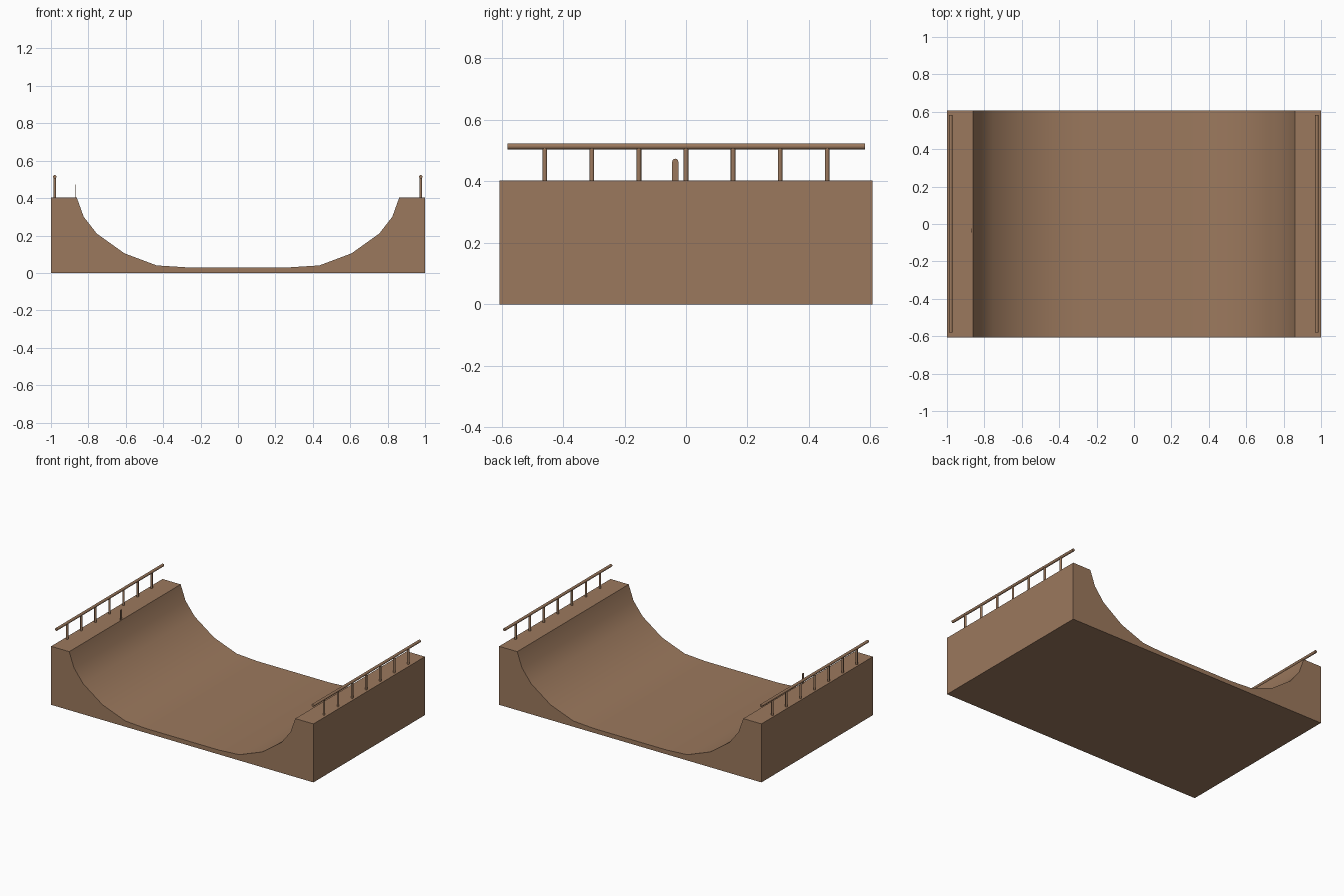
import bpy
import bmesh
import math
from mathutils import Vector

old = bpy.data.objects.get("Cube")
if old:
    bpy.data.objects.remove(old)

wood = bpy.data.materials.new("brown_wood")
wood.use_nodes = True
colour = (0.33, 0.19, 0.11, 1)
wood.diffuse_color = colour
wood.node_tree.nodes["Principled BSDF"].inputs["Base Color"].default_value = colour


def finish(obj):
    obj.data.materials.append(wood)
    bpy.ops.object.select_all(action="DESELECT")
    obj.select_set(True)
    bpy.context.view_layer.objects.active = obj
    bpy.ops.object.shade_smooth_by_angle(angle=math.radians(50))


def rod(name, start, end, radius, sides=12):
    a, b = Vector(start), Vector(end)
    axis = b - a
    bpy.ops.mesh.primitive_cylinder_add(
        vertices=sides, radius=radius, depth=axis.length, location=(a + b) / 2,
        rotation=axis.to_track_quat("Z", "Y").to_euler())
    obj = bpy.context.object
    obj.name = name
    finish(obj)
    return obj


def extrude(name, outline, half_depth):
    """Extrude an x-z outline along y, symmetric about y = 0."""
    bm = bmesh.new()
    face = bm.faces.new([bm.verts.new((x, -half_depth, z)) for x, z in outline])
    new = bmesh.ops.extrude_face_region(bm, geom=[face])["geom"]
    moved = [v for v in new if isinstance(v, bmesh.types.BMVert)]
    bmesh.ops.translate(bm, verts=moved, vec=(0, 2 * half_depth, 0))
    bmesh.ops.recalc_face_normals(bm, faces=bm.faces)
    mesh = bpy.data.meshes.new(name)
    bm.to_mesh(mesh)
    bm.free()
    obj = bpy.data.objects.new(name, mesh)
    bpy.context.collection.objects.link(obj)
    finish(obj)
    return obj


# Ramp body: mirrored curved transition between two flat decks
deck = 0.403
curve = [(0.862, deck), (0.825, 0.3), (0.755, 0.21), (0.608, 0.105),
         (0.435, 0.04), (0.278, 0.03)]
outline = [(-1, 0), (1, 0), (1, deck)] + curve
outline += [(-x, z) for x, z in reversed(curve)] + [(-1, deck)]
extrude("ramp_body", outline, 0.607)

# Safety rails with seven posts on each deck
for side, x in (("right", -0.98), ("left", 0.977)):
    rod(f"{side}_handrail", (x, -0.58, 0.514), (x, 0.583, 0.514), 0.0095)
    for i in range(7):
        y = (i - 3) * 0.153
        rod(f"{side}_rail_post_{i + 1}", (x, y, deck - 0.01), (x, y, 0.512), 0.0075)

# Small thin rounded marker standing at the lip of the right deck
marker = [(-0.01, deck - 0.005), (0.01, deck - 0.005)]
marker += [(0.01 * math.cos(math.radians(a)), 0.464 + 0.01 * math.sin(math.radians(a)))
           for a in range(0, 181, 30)]
plate = extrude("lip_marker", marker, 0.002)
plate.rotation_euler.z = math.radians(90)
plate.location = (-0.868, -0.035, 0)
